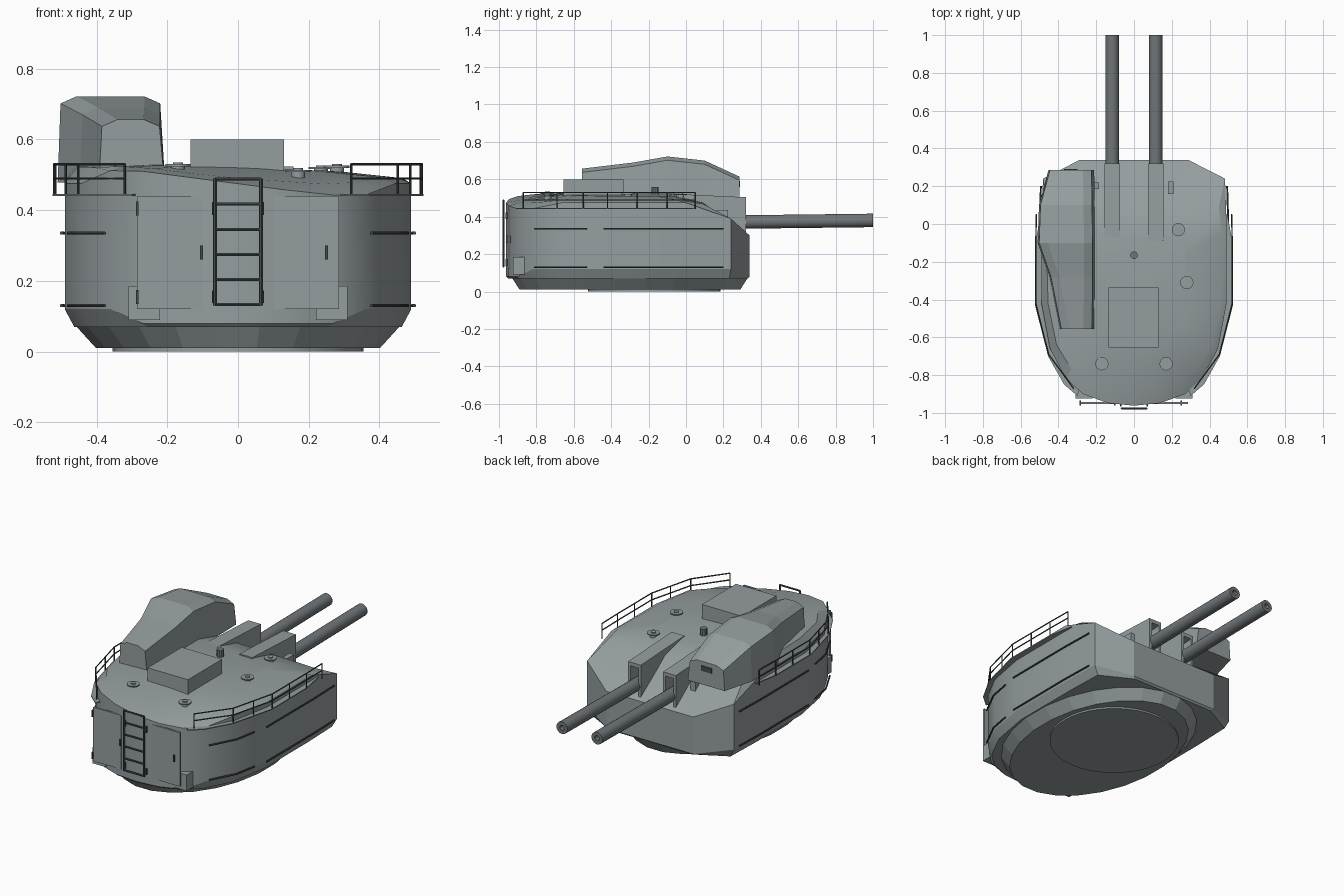
import bpy, bmesh, math
from mathutils import Vector

if "Cube" in bpy.data.objects:
    bpy.data.objects.remove(bpy.data.objects["Cube"])

def mesh(name, verts, faces, smooth=0):
    me = bpy.data.meshes.new(name)
    me.from_pydata(verts, [], faces)
    bm = bmesh.new(); bm.from_mesh(me)
    bmesh.ops.recalc_face_normals(bm, faces=bm.faces)
    bm.to_mesh(me); bm.free()
    ob = bpy.data.objects.new(name, me)
    bpy.context.collection.objects.link(ob)
    if smooth:
        bpy.ops.object.select_all(action='DESELECT')
        bpy.context.view_layer.objects.active = ob
        ob.select_set(True)
        bpy.ops.object.shade_smooth_by_angle(angle=math.radians(smooth))
    return ob

def paint(ob, m):
    ob.data.materials.clear(); ob.data.materials.append(m)
    return ob

def material(name, c):
    m = bpy.data.materials.new(name); m.diffuse_color = (*c, 1)
    return m

hull_mat = material("hull_grey", (0.30, 0.34, 0.35))
dark_mat = material("dark_metal", (0.06, 0.07, 0.075))
gun_mat = material("gun_metal", (0.16, 0.18, 0.19))

def loft(name, rings, smooth=0):
    # skin a stack of equal rings and cap both ends
    n, m = len(rings[0]), len(rings)
    verts = [p for r in rings for p in r]
    faces = [(i * n + j, i * n + (j + 1) % n, (i + 1) * n + (j + 1) % n, (i + 1) * n + j)
             for i in range(m - 1) for j in range(n)]
    faces += [tuple(range(n)), tuple(range((m - 1) * n, m * n))]
    return paint(mesh(name, verts, faces, smooth), hull_mat)

def box(name, x0, x1, y0, y1, z0, z1):
    return loft(name, [[(x0, y0, z), (x1, y0, z), (x1, y1, z), (x0, y1, z)] for z in (z0, z1)])

def lathe(name, prof, loc, n=16, tilt=0):
    # profile of (radius, height) turned around z; tilt about x
    rings, c, s = [], math.cos(tilt), math.sin(tilt)
    for r, h in prof:
        ring = []
        for k in range(n):
            a = 2 * math.pi * k / n
            x, y = r * math.cos(a), r * math.sin(a)
            ring.append((loc[0] + x, loc[1] + y * c - h * s, loc[2] + y * s + h * c))
        rings.append(ring)
    return loft(name, rings, 30)

def rod(name, pts, r=0.004, n=6):
    pts, rings = [Vector(p) for p in pts], []
    for i, p in enumerate(pts):
        t = (pts[min(i + 1, len(pts) - 1)] - pts[max(i - 1, 0)]).normalized()
        u = t.orthogonal() if abs(t.z) > 0.9 else t.cross(Vector((0, 0, 1)))
        u.normalize(); v = t.cross(u)
        rings.append([p + r * (math.cos(2 * math.pi * k / n) * u + math.sin(2 * math.pi * k / n) * v)
                      for k in range(n)])
    return paint(loft(name, rings), dark_mat)

# turret hull: stacked rings on one outline, tilted roof
half = [(0.286, 0.34), (0.482, 0.24), (0.49, 0.0), (0.49, -0.42), (0.445, -0.66),
        (0.36, -0.82), (0.27, -0.90), (0.14, -0.948), (0, -0.962)]
roof = [(0.27, 0.09), (0.45, 0.09), (0.465, -0.05), (0.455, -0.42), (0.41, -0.64),
        (0.33, -0.77), (0.24, -0.83), (0.12, -0.87), (0, -0.88)]

def full(pts):
    return pts + [(-x, y) for x, y in reversed(pts[:-1])]

def edge_z(x, y):
    if y > 0.3: return 0.30
    if y > 0.2: return 0.39
    if y > -0.5 or abs(x) > 0.4: return 0.475
    return max(0.443, min(0.512, 0.475 - 0.13 * x))

def roof_z(x, y):
    if y > 0: return 0.48 - 0.025 * x
    if y > -0.7: return 0.507 - 0.035 * x
    return edge_z(x, y) + (0.012 if x < 0 else 0.016 + 0.06 * x)

def low_z(y):
    # the wall foot drops lower at the gun end and the rear
    return 0.08 if y > 0.3 or y < -0.85 else 0.12

loft("turret_hull", [
    [(x * 0.945, -0.3 + (y + 0.3) * 0.985, 0.07) for x, y in full(half)],
    [(x, y, low_z(y)) for x, y in full(half)],
    [(x, y, edge_z(x, y)) for x, y in full(half)],
    [(x, y, roof_z(x, y)) for x, y in full(roof)],
    [(x * 0.6, -0.32 + (y + 0.32) * 0.6, 0.52 - 0.02 * x) for x, y in full(roof)]], 24)

# oval tapered belly and round base under the hull
def oval(rx, ry, z, n=24):
    a = [2 * math.pi * (k + 0.5) / n for k in range(n)]
    return [(rx * math.cos(t), -0.3 + ry * math.sin(t), z) for t in a]

loft("belly", [oval(0.405, 0.595, 0.01), oval(0.462, 0.635, 0.072)])
lathe("base_ring", [(0.355, 0), (0.355, 0.02)], (0, -0.17, 0), 40)

# rangefinder housing on the left
secs = [(0.285, -0.445, -0.225, 0.615), (0.1, -0.495, -0.222, 0.70), (-0.1, -0.502, -0.22, 0.722),
        (-0.28, -0.44, -0.22, 0.69), (-0.555, -0.385, -0.222, 0.657)]
loft("sight_housing", [[(l - 0.008, y, 0.478), (l, y, z - 0.02), (l + 0.045, y, z), (r - 0.045, y, z),
                        (r, y, z - 0.02), (r + 0.014, y, 0.478)] for y, l, r, z in secs])
paint(box("sight_window", -0.37, -0.30, 0.27, 0.29, 0.56, 0.59), dark_mat)

# roof hatch box, vents, periscope and small fittings
box("roof_hatch", -0.135, 0.13, -0.655, -0.335, 0.48, 0.60)
for x, y, z in [(0.235, -0.03, 0.513), (0.28, -0.31, 0.517), (0.17, -0.74, 0.505), (-0.17, -0.74, 0.521)]:
    lathe("roof_vent", [(0.02, -0.03), (0.02, 0.003), (0.035, 0.003), (0.035, 0.009), (0.014, 0.009),
                        (0.014, 0.014)], (x, y, z), 16)
paint(lathe("periscope", [(0.02, 0), (0.02, 0.06)], (0, -0.165, 0.50), 10), gun_mat)
box("roof_fitting", -0.215, -0.185, 0.185, 0.22, 0.36, 0.44)
box("roof_fitting", 0.18, 0.21, 0.16, 0.225, 0.36, 0.435)

# twin guns: slotted shield cheeks, sloped cover, hollow barrel
for cx in (-0.115, 0.115):
    prof = [(-0.09, 0.523), (0.32, 0.504), (0.32, 0.30), (-0.09, 0.42)]
    for s in (-1, 1):
        loft("gun_cheek", [[(cx + s * d, y, z) for y, z in prof] for d in (0.026, 0.042)])
    cover = [(-0.09, 0.523), (0.32, 0.504), (0.32, 0.482), (-0.09, 0.45)]
    loft("gun_cover", [[(x, y, z) for y, z in cover] for x in (cx - 0.03, cx + 0.03)])
    paint(lathe("gun_barrel", [(0.036, 0), (0.036, 0.85), (0.015, 0.85), (0.015, 0.72)],
                (cx, 0.15, 0.370), 20, -math.pi / 2 + 0.012), gun_mat)

# mirrored side fittings
walk_in = [(0.485, 0.05), (0.485, -0.1), (0.485, -0.42), (0.44, -0.66), (0.355, -0.82), (0.29, -0.88)]
walk_out = [(0.495, 0.05), (0.522, -0.1), (0.524, -0.43), (0.455, -0.70), (0.37, -0.85), (0.30, -0.91)]
rail = [(0.517, 0.05), (0.52, -0.1), (0.52, -0.42), (0.452, -0.69), (0.32, -0.87)]
for s in (-1, 1):
    # side ledge and railing
    loft("side_ledge", [[(s * a[0], a[1], 0.44), (s * b[0], b[1], 0.44), (s * b[0], b[1], 0.446),
                         (s * a[0], a[1], 0.446)] for a, b in zip(walk_in, walk_out)])
    for z in (0.49, 0.53):
        rod("railing", [(s * x, y, z) for x, y in rail], 0.0035)
    for x, y in rail + [(0.52, -0.26), (0.487, -0.55)]:
        rod("rail_post", [(s * x, y, 0.44), (s * x, y, 0.53)], 0.0035)
    # grab bars along the walls
    for z in (0.13, 0.335):
        rod("grab_bar", [(s * 0.378, -0.81, z), (s * 0.456, -0.66, z), (s * 0.48, -0.53, z)], 0.005)
        rod("grab_bar", [(s * 0.498, -0.44, z), (s * 0.499, 0.0, z), (s * 0.493, 0.2, z)], 0.005)
    # lower lockers and ladder-side hinges
    box("rear_locker", *sorted((s * 0.22, s * 0.31)), -0.925, -0.84, 0.09, 0.185)
    for z in (0.155, 0.405):
        paint(box("door_hinge", s * 0.07 - 0.004, s * 0.07 + 0.004, -0.965, -0.945, z - 0.018, z + 0.018), dark_mat)
    # flat rear door, sinking into the curved wall towards the middle
    box("rear_door", *sorted((s * 0.10, s * 0.285)), -0.953, -0.942, 0.12, 0.44)
for x, z in [(-0.285, 0.155), (-0.285, 0.405), (-0.103, 0.28), (0.25, 0.28)]:
    paint(box("door_handle", x - 0.004, x + 0.004, -0.962, -0.935, z - 0.02, z + 0.02), dark_mat)

# rear ladder
for x in (-0.065, 0.065):
    rod("ladder_rail", [(x, -0.976, 0.13), (x, -0.976, 0.49)], 0.006)
for i in range(6):
    z = 0.133 + i * 0.071
    rod("ladder_rung", [(-0.065, -0.976, z), (0.065, -0.976, z)], 0.005)

for m in bpy.data.materials:
    if m.users and not m.is_grease_pencil:
        m.use_nodes = True
        m.node_tree.nodes["Principled BSDF"].inputs["Base Color"].default_value = m.diffuse_color
